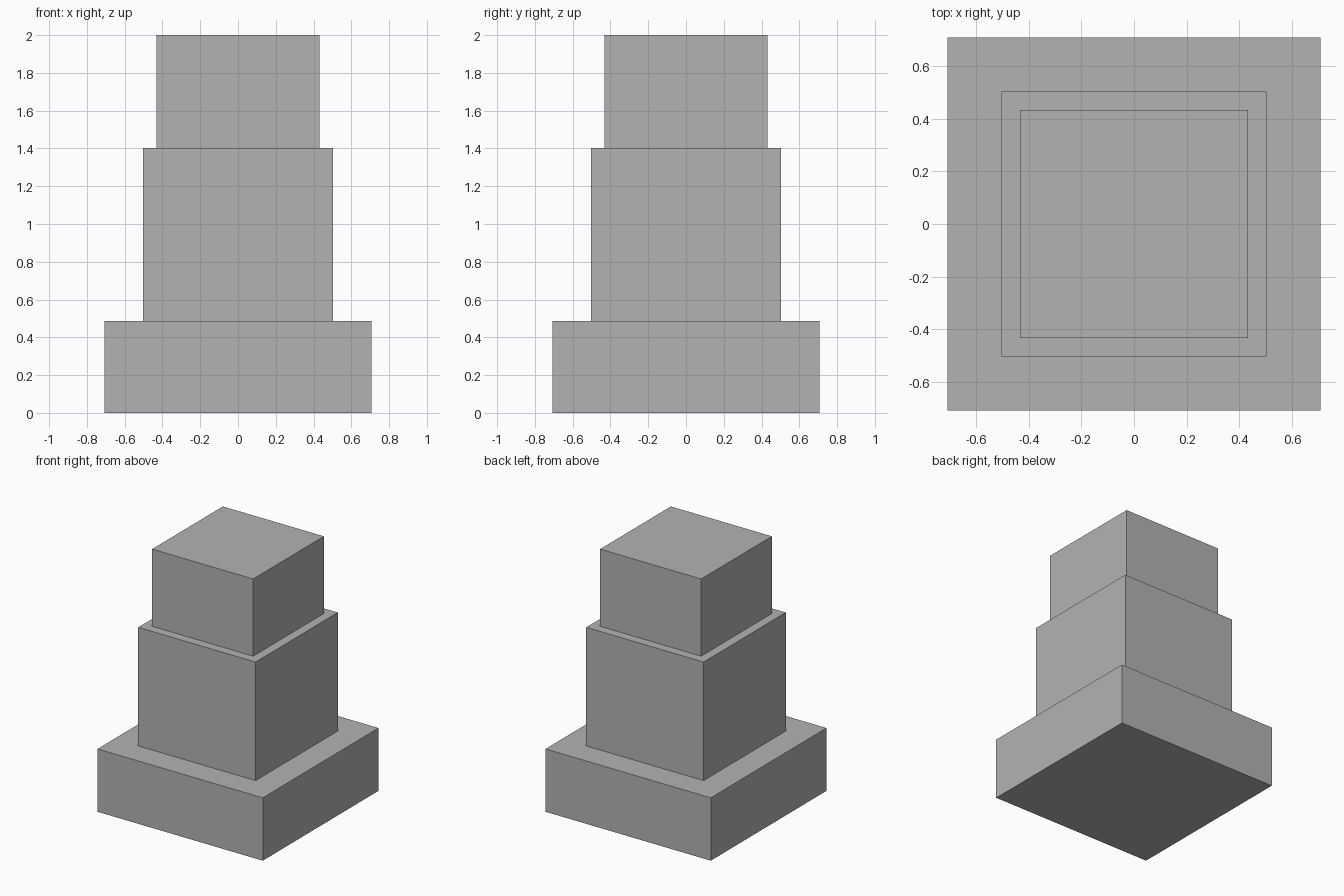
import bpy

if "Cube" in bpy.data.objects:
    bpy.data.objects.remove(bpy.data.objects["Cube"])

# One plain grey for the whole model
grey = bpy.data.materials.new("plain grey")
grey.diffuse_color = (0.45, 0.45, 0.45, 1.0)
grey.use_nodes = True
grey.node_tree.nodes["Principled BSDF"].inputs["Base Color"].default_value = grey.diffuse_color


def block(name, half, z0, z1):
    """Square block of half-width `half` spanning z0 to z1."""
    bpy.ops.mesh.primitive_cube_add(size=1, location=(0, 0, (z0 + z1) / 2))
    ob = bpy.context.object
    ob.name = name
    ob.scale = (2 * half, 2 * half, z1 - z0)
    bpy.ops.object.transform_apply(location=False, rotation=False, scale=True)
    ob.data.materials.append(grey)
    return ob


# Three stacked tiers, each narrower than the one below
block("base_tier", 0.707, 0.0, 0.486)
block("middle_tier", 0.502, 0.486, 1.403)
block("top_tier", 0.432, 1.403, 2.0)
